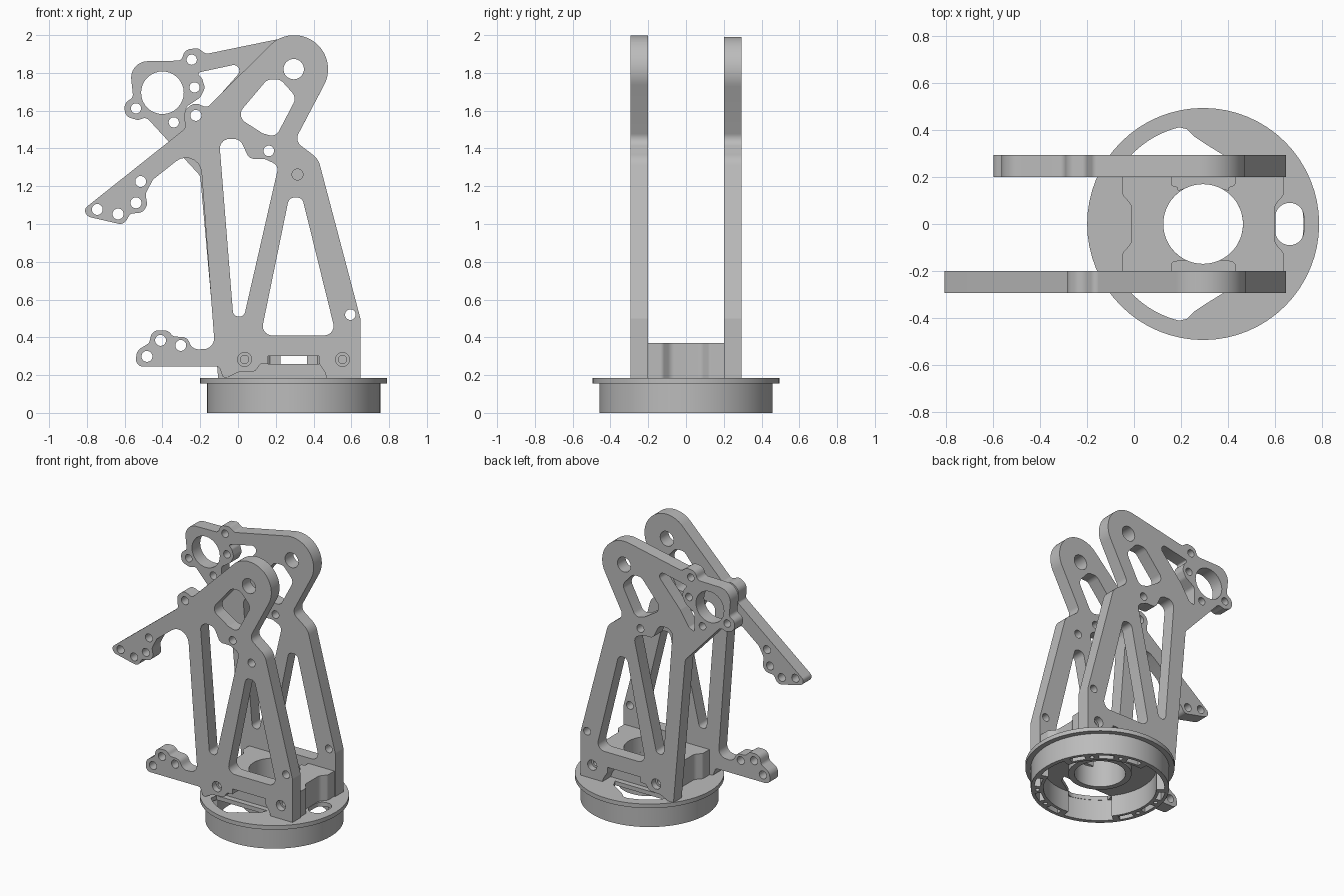
import bpy, bmesh
from math import sin, cos, tan, pi, radians
from mathutils import Vector, Matrix

old = bpy.data.objects.get("Cube")
if old:
    bpy.data.objects.remove(old, do_unlink=True)

grey = bpy.data.materials.new("matte_grey")
grey.use_nodes = True
COLOR = (0.5, 0.5, 0.5, 1)
grey.diffuse_color = COLOR
grey.node_tree.nodes["Principled BSDF"].inputs["Base Color"].default_value = COLOR


def rounded(points, steps=7):
    """Replace each (x, y, radius) corner by an arc."""
    out = []
    for i, (x, y, r) in enumerate(points):
        p = Vector((x, y))
        a = Vector(points[i - 1][:2]) - p
        b = Vector(points[(i + 1) % len(points)][:2]) - p
        half = a.angle(b) / 2
        if r == 0 or half > 1.55:
            out.append((x, y))
            continue
        t = min(r / tan(half), 0.499 * min(a.length, b.length)) if r < 0.15 else r / tan(half)
        a.normalize()
        b.normalize()
        center = p + (a + b).normalized() * t / cos(half)
        v0, v1 = p + a * t - center, p + b * t - center
        turn = pi - 2 * half
        n = steps if r < 0.1 else steps * 3
        for k in range(n + 1):
            f = k / n
            v = (v0 * sin((1 - f) * turn) + v1 * sin(f * turn)) / sin(turn)
            out.append(tuple(center + v))
    return out


def circle(x, y, r, n=32):
    return [(x + r * cos(2 * pi * k / n), y + r * sin(2 * pi * k / n)) for k in range(n)]


def arc(r, start, end, n=12):
    return [(r * cos(radians(start + (end - start) * k / n)),
             r * sin(radians(start + (end - start) * k / n))) for k in range(n + 1)]


def slab(name, loops, low, high, upright=False, x=0):
    """Fill an outline with holes and give it thickness."""
    curve = bpy.data.curves.new(name, 'CURVE')
    curve.dimensions = '2D'
    curve.fill_mode = 'BOTH'
    curve.extrude = (high - low) / 2
    for loop in loops:
        spline = curve.splines.new('POLY')
        spline.points.add(len(loop) - 1)
        for point, co in zip(spline.points, loop):
            point.co = (co[0], co[1], 0, 1)
        spline.use_cyclic_u = True
    obj = bpy.data.objects.new(name, curve)
    bpy.context.collection.objects.link(obj)
    bpy.ops.object.select_all(action='DESELECT')
    obj.select_set(True)
    bpy.context.view_layer.objects.active = obj
    bpy.ops.object.convert(target='MESH')
    obj = bpy.context.view_layer.objects.active
    mid = (low + high) / 2
    if upright:
        move = Matrix.Translation((x, mid, 0)) @ Matrix.Rotation(pi / 2, 4, 'X')
    else:
        move = Matrix.Translation((x, 0, mid))
    bm = bmesh.new()
    bm.from_mesh(obj.data)
    bmesh.ops.transform(bm, matrix=move, verts=bm.verts)
    bmesh.ops.remove_doubles(bm, verts=bm.verts, dist=0.0001)
    bmesh.ops.recalc_face_normals(bm, faces=bm.faces)
    bm.to_mesh(obj.data)
    bm.free()
    obj.data.materials.clear()
    obj.data.materials.append(grey)
    bpy.ops.object.shade_smooth_by_angle(angle=radians(30))
    return obj


# Side plates: edges and openings shared by both
right_edge = [(.30, 1.44, .05), (.425, 1.345, .1), (.648, .5, .03), (.648, .185, 0)]
foot = [(.47, .185, 0), (.46, .215, .02), (.43, .26, .01), (.43, .3, 0), (.16, .3, 0),
        (.16, .26, 0), (.12, .26, .02), (.09, .22, .02), (0, .215, .02), (-.06, .185, 0)]
tall_window = [(-.1, 1.45, .05), (.01, 1.45, .05), (.06, 1.345, .04), (.14, 1.345, .04),
               (.215, 1.31, .04), (.032, .51, .03), (-.025, .51, .03)]
leg_window = [(.27, 1.14, .035), (.34, 1.14, .035), (.52, .41, .05), (.12, .41, .05)]
head_window = [(-.01, 1.57, .05), (.155, 1.765, .05), (.225, 1.765, .05),
               (.31, 1.67, .05), (.2, 1.46, .05), (.13, 1.48, .03)]
windows = [rounded(w) for w in (tall_window, leg_window, head_window)]
bolts = [(.035, .283), (.553, .283)]
shared = windows + [circle(.295, 1.82, .054), circle(.163, 1.387, .028), circle(.595, .52, .028)]
shared += [circle(*b, .037) for b in bolts]

# Front plate with long arm and low lug
front = [(.281, 2.057, .18), (.527, 1.871, .18)] + right_edge + foot + [
    (-.08, .19, .01), (-.1, .245, .02), (-.545, .245, .05), (-.535, .33, .05), (-.47, .37, .03),
    (-.455, .437, .05), (-.37, .437, .05), (-.345, .405, .03), (-.27, .4, .04),
    (-.24, .335, .05), (-.122, .34, .06), (-.205, 1.43, .09), (-.45, 1.235, .02),
    (-.49, 1.16, .04), (-.48, 1.1, .04), (-.505, 1.06, .05), (-.57, 1.055, .03),
    (-.605, .995, .04), (-.8, 1.04, .05), (-.815, 1.08, .04), (-.28, 1.505, .02),
    (-.285, 1.6, .05), (-.23, 1.645, .05), (-.165, 1.615, .03)]
front_holes = [(-.223, 1.575), (-.745, 1.077), (-.635, 1.053), (-.54, 1.112), (-.515, 1.225),
               (-.303, .357), (-.41, .384), (-.482, .299), (.315, 1.262)]
slab("front_plate", [rounded(front)] + shared + [circle(*h, .029) for h in front_holes],
     -.295, -.2, True)

# Back plate with motor ring
back = [(.629, 2.064, .18)] + right_edge + foot + [
    (-.105, .185, 0), (-.2, 1.255, .05), (-.485, 1.565, .03), (-.53, 1.55, .03),
    (-.6, 1.57, .05), (-.6, 1.64, .04), (-.555, 1.67, .03), (-.575, 1.86, .14),
    (-.3, 1.865, .03), (-.28, 1.925, .05), (-.21, 1.93, .03), (-.17, 1.9, .03)]
slit = [(-.22, 1.8, .03), (.06, 1.86, .03), (-.16, 1.61, .03), (-.23, 1.5, .02),
        (-.275, 1.48, .01), (-.275, 1.62, .03), (-.2, 1.67, .04), (-.175, 1.72, .03),
        (-.19, 1.77, .03)]
back_holes = [(-.245, 1.87), (-.23, 1.723), (-.34, 1.538), (-.54, 1.612)]
slab("back_plate", [rounded(back), rounded(slit), circle(-.4, 1.695, .113)] + shared
     + [circle(*h, .027) for h in back_holes], .2, .295, True)

# Recessed bolt heads in both plates
for i, (bx, bz) in enumerate(bolts):
    for side, low in (("front", -.25), ("back", .19)):
        slab(f"{side}_bolt_{i + 1}", [circle(bx, bz, .037), circle(bx, bz, .022)],
             low, low + .06, True)

# Everything below is centred on the base axis
AXIS = .295

# Centre block: solid lower tier, split upper tier
end = [(-.345, -.2, 0), (-.345, -.125, .03), (-.305, -.08, .05),
       (-.305, .08, .05), (-.345, .125, .03), (-.345, .2, 0)]
other_end = [(-px, -py, r) for px, py, r in end]
slab("block_lower", [rounded(end + other_end), circle(0, 0, .17, 48)], .18, .26, x=AXIS)
half = rounded(end + [(-.135, .2, 0), (-.135, .165, .01), (-.1, .155, .01)])
half += arc(.17, 114, 246, 20) + [(-.125, -.16), (-.135, -.17), (-.135, -.2)]
slab("block_upper_right", [half], .26, .37, x=AXIS)
slab("block_upper_left", [[(-px, py) for px, py in half]], .26, .37, x=AXIS)

# Flange with centre hole, oval and two curved openings
oval = rounded([(.308, -.09, .06), (.43, -.09, .06), (.43, .09, .06), (.308, .09, .06)])
opening = arc(.425, 137, 104) + [(-.07, .405), (-.04, .375), (.02, .335), (.085, .295),
                                 (.11, .24), (-.3, .24)]
openings = [opening, [(px, -py) for px, py in opening]]
slab("flange", [circle(0, 0, .495, 64), circle(0, 0, .17, 48), oval] + openings,
     .155, .185, x=AXIS)
slab("centre_lip", [circle(0, 0, .21, 48), circle(0, 0, .17, 48)], .11, .156, x=AXIS)

# Base wall: thick bosses between thin stretches, with pockets
inner, holes = [], []
thick = [(16, 96), (142, 218), (264, 344)]
thin = [(96, 142), (218, 264), (344, 376)]
for (a, b), (c, d) in zip(thick, thin):
    inner += arc(.375, a, b) + arc(.428, c, d)
    for k in range(3):
        mid = a + (b - a) * (k + .5) / 3
        holes.append(arc(.436, mid - 7, mid + 7, 6) + arc(.395, mid + 7, mid - 7, 6))
    for k in range(1, 3):
        t = radians(a + (b - a) * k / 3)
        holes.append(circle(.415 * cos(t), .415 * sin(t), .015, 16))
slab("base_wall", [circle(0, 0, .459, 64), inner] + holes, 0, .156, x=AXIS)
